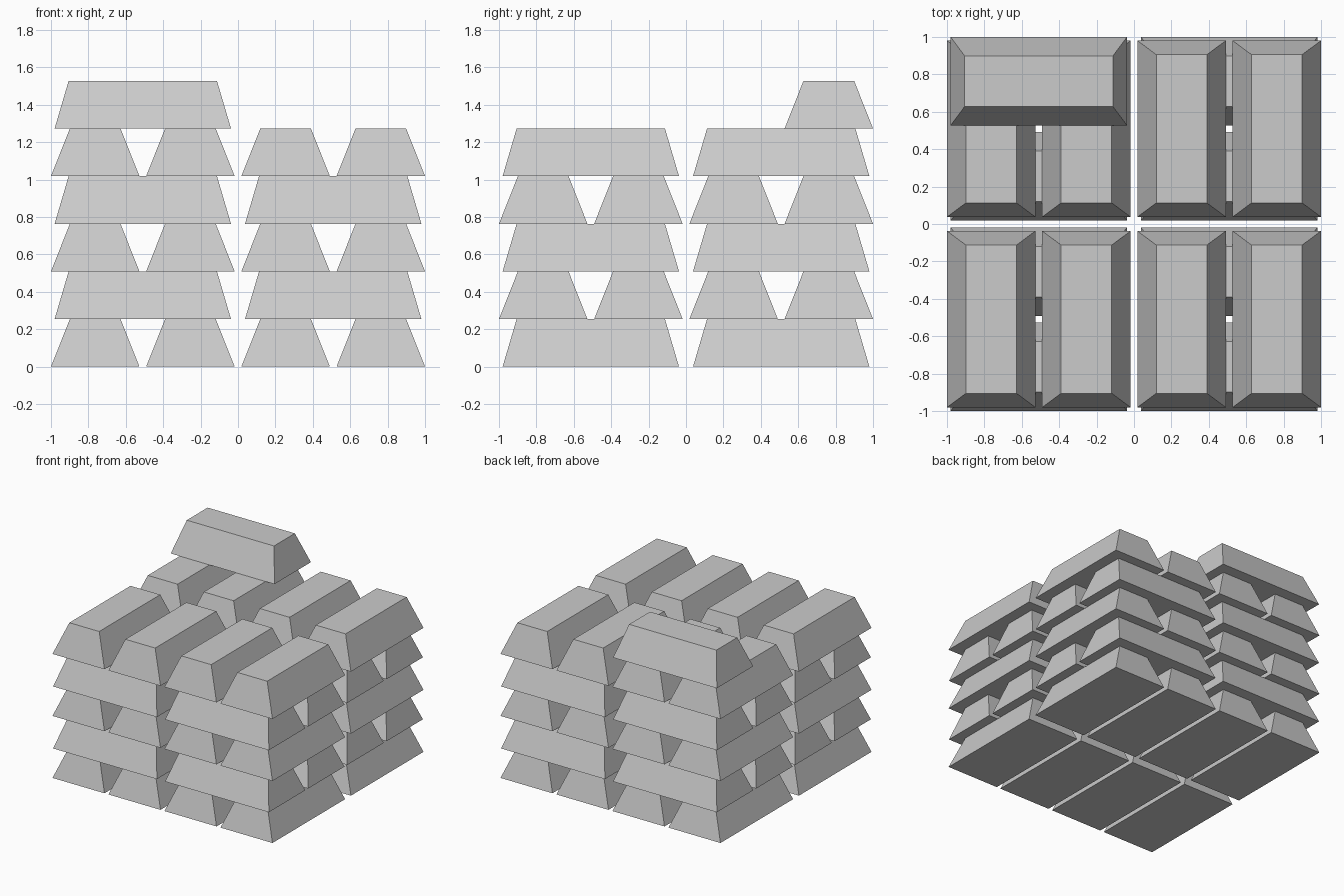
import bpy, bmesh, math

if "Cube" in bpy.data.objects:
    bpy.data.objects.remove(bpy.data.objects["Cube"])

LENGTH, WIDTH = 0.943, 0.473          # ingot footprint
TOP_LENGTH, TOP_WIDTH = 0.793, 0.271  # ingot top face
HEIGHT = 0.2547
STACK = 0.509                         # stack centre offset from the origin
PAIR = 0.2545                         # bar offset inside its stack


def ingot_mesh():
    """Tapered bar lying along x, standing on z = 0."""
    bm = bmesh.new()
    bmesh.ops.create_cube(bm, size=1)
    for v in bm.verts:
        top = v.co.z > 0
        v.co.x *= TOP_LENGTH if top else LENGTH
        v.co.y *= TOP_WIDTH if top else WIDTH
        v.co.z = HEIGHT if top else 0
    mesh = bpy.data.meshes.new("ingot")
    bm.to_mesh(mesh)
    bm.free()
    return mesh


mesh = ingot_mesh()


def add_ingot(name, x, y, layer, along_y):
    ob = bpy.data.objects.new(name, mesh)
    ob.location = (x, y, layer * HEIGHT)
    ob.rotation_euler.z = math.pi / 2 if along_y else 0
    bpy.context.collection.objects.link(ob)


# Four stacks of five crosswise layers, two ingots per layer
for sx in (-1, 1):
    for sy in (-1, 1):
        stack = ("back" if sy > 0 else "front") + ("_right" if sx > 0 else "_left")
        for layer in range(5):
            along_y = layer % 2 == 0
            for i, side in enumerate((-PAIR, PAIR)):
                x = sx * STACK + (side if along_y else 0)
                y = sy * STACK + (0 if along_y else side)
                add_ingot(f"{stack}_ingot_{layer}_{i}", x, y, layer, along_y)

# Single extra ingot on the back left stack
add_ingot("top_ingot", -STACK, STACK + PAIR, 5, False)
